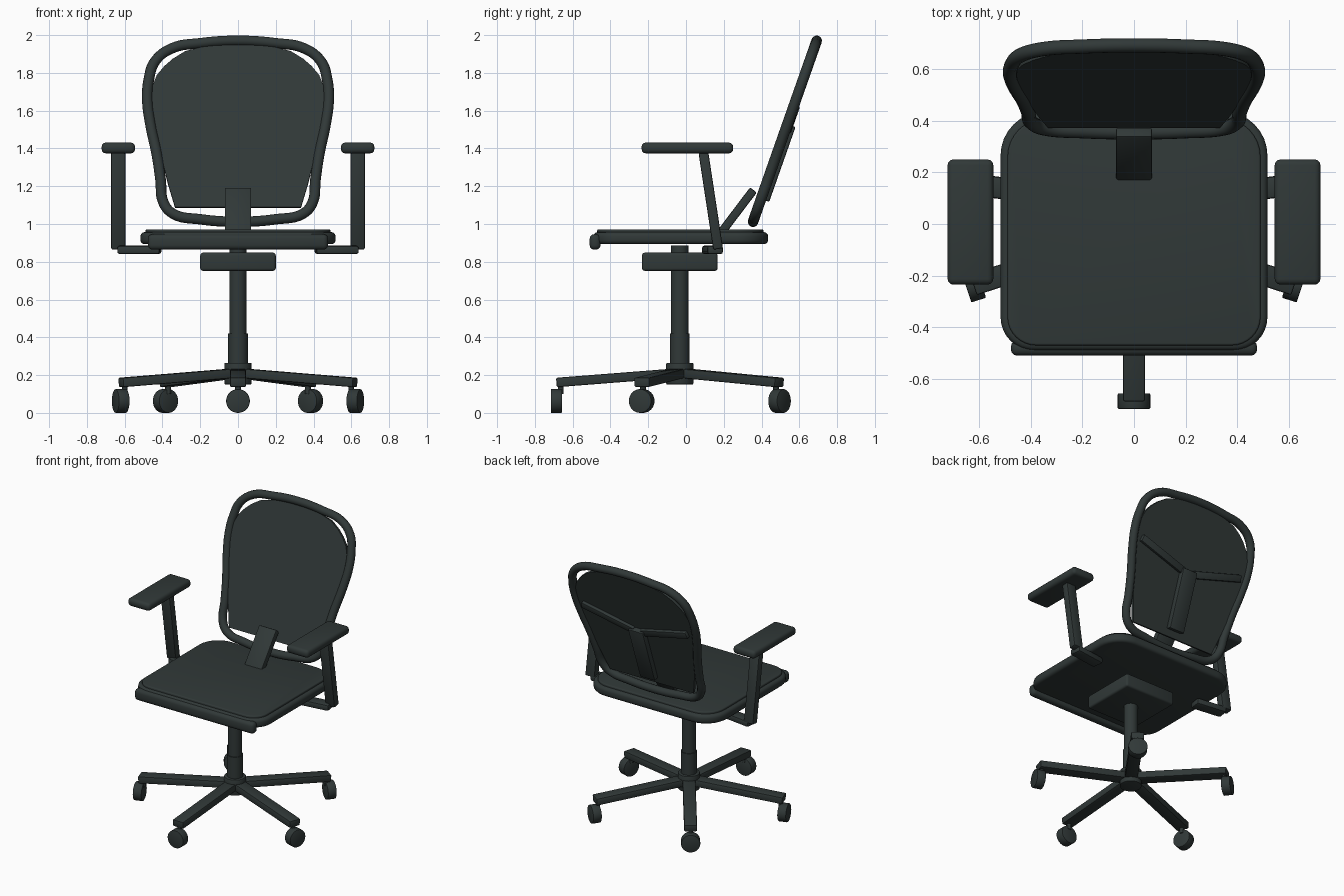
import bpy, bmesh, math
from mathutils import Vector, Matrix

if "Cube" in bpy.data.objects:
    bpy.data.objects.remove(bpy.data.objects["Cube"], do_unlink=True)

COLOR = (0.030, 0.040, 0.039, 1)
mat = bpy.data.materials.new("dark_green_grey")
mat.use_nodes = True
mat.diffuse_color = COLOR
mat.node_tree.nodes["Principled BSDF"].inputs["Base Color"].default_value = COLOR

BASE_Y = -0.033
X_AXIS = Vector((1, 0, 0))


def add_mesh(name, mesh, matrix=Matrix()):
    for p in mesh.polygons:
        p.use_smooth = True
    mesh.set_sharp_from_angle(angle=math.radians(32))
    mesh.materials.clear()
    mesh.materials.append(mat)
    ob = bpy.data.objects.new(name, mesh)
    ob.matrix_world = matrix
    bpy.context.collection.objects.link(ob)
    return ob


def finish(name, bm, matrix=Matrix()):
    bmesh.ops.recalc_face_normals(bm, faces=bm.faces)
    mesh = bpy.data.meshes.new(name)
    bm.to_mesh(mesh)
    bm.free()
    return add_mesh(name, mesh, matrix)


def box(name, lo, hi, bevel=0.01, matrix=Matrix(), segments=3):
    lo, hi = Vector(lo), Vector(hi)
    bm = bmesh.new()
    bmesh.ops.create_cube(bm, size=1)
    for v in bm.verts:
        v.co = (lo + hi) / 2 + v.co * (hi - lo)
    bmesh.ops.bevel(bm, geom=bm.edges[:], offset=bevel, segments=segments,
                    profile=0.5, affect='EDGES')
    return finish(name, bm, matrix)


def beam(name, start, end, width, thick, side=X_AXIS, bevel=0.008):
    """Bevelled bar from start to end, its width lying along side."""
    start, end = Vector(start), Vector(end)
    d = (end - start).normalized()
    n = d.cross(side).normalized()
    s = n.cross(d)
    m = Matrix((s, n, d)).transposed().to_4x4()
    m.translation = start
    return box(name, (-width / 2, -thick / 2, 0),
               (width / 2, thick / 2, (end - start).length), bevel, m, 2)


def cylinder(name, radius, depth, matrix, bevel=0.0, sides=32):
    bm = bmesh.new()
    bmesh.ops.create_cone(bm, cap_ends=True, segments=sides,
                          radius1=radius, radius2=radius, depth=depth)
    if bevel:
        rims = [e for e in bm.edges if abs(e.verts[0].co.z - e.verts[1].co.z) < 1e-5]
        bmesh.ops.bevel(bm, geom=rims, offset=bevel, segments=2, profile=0.5, affect='EDGES')
    return finish(name, bm, matrix)


def post(name, radius, z0, z1, bevel=0.0):
    return cylinder(name, radius, z1 - z0, Matrix.Translation((0, BASE_Y, (z0 + z1) / 2)), bevel)


def slab(name, outline, z0, z1, bevel=0.0, matrix=Matrix()):
    """Extrude a flat outline from z0 to z1 with rounded rims."""
    bm = bmesh.new()
    face = bm.faces.new([bm.verts.new((x, y, z0)) for x, y in outline])
    up = bmesh.ops.extrude_face_region(bm, geom=[face])["geom"]
    for v in up:
        if isinstance(v, bmesh.types.BMVert):
            v.co.z = z1
    if bevel:
        rims = [e for e in bm.edges if abs(e.verts[0].co.z - e.verts[1].co.z) < 1e-5]
        bmesh.ops.bevel(bm, geom=rims, offset=bevel, segments=3, profile=0.5, affect='EDGES')
    return finish(name, bm, matrix)


def rounded_rect(hx, y0, y1, r_front, r_back, steps=8):
    pts = []
    corners = ((hx, y1, r_back), (-hx, y1, r_back), (-hx, y0, r_front), (hx, y0, r_front))
    for k, (x, y, r) in enumerate(corners):
        cx, cy = x - math.copysign(r, x), y - r if y == y1 else y + r
        for i in range(steps + 1):
            a = math.pi / 2 * (k + i / steps)
            pts.append((cx + r * math.cos(a), cy + r * math.sin(a)))
    return pts


def loop_curve(name, half, radius):
    """Closed smooth tube through a half outline mirrored in x."""
    pts = half + [(-x, y) for x, y in reversed(half) if x > 0]
    cu = bpy.data.curves.new(name, 'CURVE')
    cu.dimensions = '3D'
    cu.bevel_depth, cu.bevel_resolution, cu.resolution_u = radius, 4, 6
    sp = cu.splines.new('BEZIER')
    sp.bezier_points.add(len(pts) - 1)
    sp.use_cyclic_u = True
    for bp, (x, y) in zip(sp.bezier_points, pts):
        bp.co = (x, y, 0)
        bp.handle_left_type = bp.handle_right_type = 'AUTO'
    ob = bpy.data.objects.new(name + "_path", cu)
    bpy.context.collection.objects.link(ob)
    ev = ob.evaluated_get(bpy.context.evaluated_depsgraph_get())
    mesh = bpy.data.meshes.new_from_object(ev)
    bpy.data.objects.remove(ob, do_unlink=True)
    return mesh


# Five-legged base with casters
for k in range(5):
    a = math.radians(-90 + 72 * k)
    out = Vector((math.cos(a), math.sin(a), 0))
    side = Vector((-out.y, out.x, 0))
    c = Vector((0, BASE_Y, 0))
    up = Vector((0, 0, 1))
    beam(f"base_leg_{k}", c + up * 0.212, c + out * 0.653 + up * 0.161, 0.085, 0.05, side)
    wheel = Matrix.Translation(c + out * 0.653 + up * 0.063) @ out.to_track_quat('Z', 'Y').to_matrix().to_4x4()
    cylinder(f"caster_{k}", 0.063, 0.06, wheel, 0.004)
    cylinder(f"caster_stem_{k}", 0.015, 0.06, Matrix.Translation(c + out * 0.63 + up * 0.13), sides=12)

# Central column and tilt housing
post("base_hub", 0.072, 0.15, 0.265, 0.006)
post("lower_column", 0.052, 0.25, 0.42)
post("column", 0.046, 0.25, 0.885)
box("tilt_housing", (-0.2, BASE_Y - 0.2, 0.752), (0.2, BASE_Y + 0.2, 0.848), 0.014)

# Seat shell, cushion and front lip
slab("seat_shell", rounded_rect(0.517, -0.49, 0.435, 0.13, 0.17), 0.893, 0.957, 0.022)
slab("seat_cushion", rounded_rect(0.49, -0.47, 0.41, 0.11, 0.15), 0.94, 0.972, 0.008)
box("seat_front_lip", (-0.477, -0.51, 0.864), (0.477, -0.452, 0.946), 0.024)

# Armrests on both sides
for s, label in ((1, "left"), (-1, "right")):
    box(f"{label}_arm_pad", (min(s * 0.545, s * 0.722), -0.235, 1.374),
        (max(s * 0.545, s * 0.722), 0.25, 1.431), 0.022)
    beam(f"{label}_arm_post", (s * 0.634, 0.17, 0.868), (s * 0.634, 0.092, 1.38), 0.075, 0.052)
    beam(f"{label}_arm_bracket", (s * 0.635, 0.155, 0.863), (s * 0.41, 0.125, 0.863),
         0.085, 0.044, Vector((0, 1, 0)), 0.012)

# Reclined back: local x across, y up the back, z towards the front
TILT = math.atan(0.352)
BOTTOM = 1.01
back = Matrix.Translation((0, 0.354, BOTTOM)) @ Matrix.Rotation(math.pi / 2 - TILT, 4, 'X')


def on_back(points):
    return [(x, (z - BOTTOM) / math.cos(TILT)) for x, z in points]


frame_half = on_back([(0, 1.97), (0.2, 1.957), (0.35, 1.93), (0.44, 1.86), (0.472, 1.765),
                      (0.48, 1.66), (0.463, 1.525), (0.43, 1.37), (0.41, 1.235),
                      (0.395, 1.115), (0.345, 1.055), (0.2, 1.025), (0, 1.012)])
add_mesh("back_frame", loop_curve("back_frame", frame_half, 0.028), back)

panel_half = on_back([(0.05, 1.945), (0.175, 1.938), (0.28, 1.912), (0.345, 1.872),
                      (0.39, 1.833), (0.43, 1.785), (0.452, 1.73), (0.457, 1.64),
                      (0.44, 1.5), (0.402, 1.34), (0.37, 1.21), (0.333, 1.087)])
panel = panel_half + [(-x, y) for x, y in reversed(panel_half)]
slab("back_panel", panel, -0.01, 0.01, 0, back)

# Spine and forked arms behind the back
box("back_spine", (-0.06, 0.13, -0.046), (0.06, 0.55, 0), 0.008, back, 2)
for s, label in ((1, "left"), (-1, "right")):
    ob = beam(f"{label}_spine_arm", (s * 0.03, 0.53, -0.016), (s * 0.42, 0.635, -0.016),
              0.034, 0.05, Vector((0, 0, 1)), 0.006)
    ob.matrix_world = back @ ob.matrix_world

# Bar joining the seat to the back
beam("back_support", (0, 0.16, 0.92), (0, 0.357, 1.18), 0.14, 0.045, X_AXIS, 0.008)
